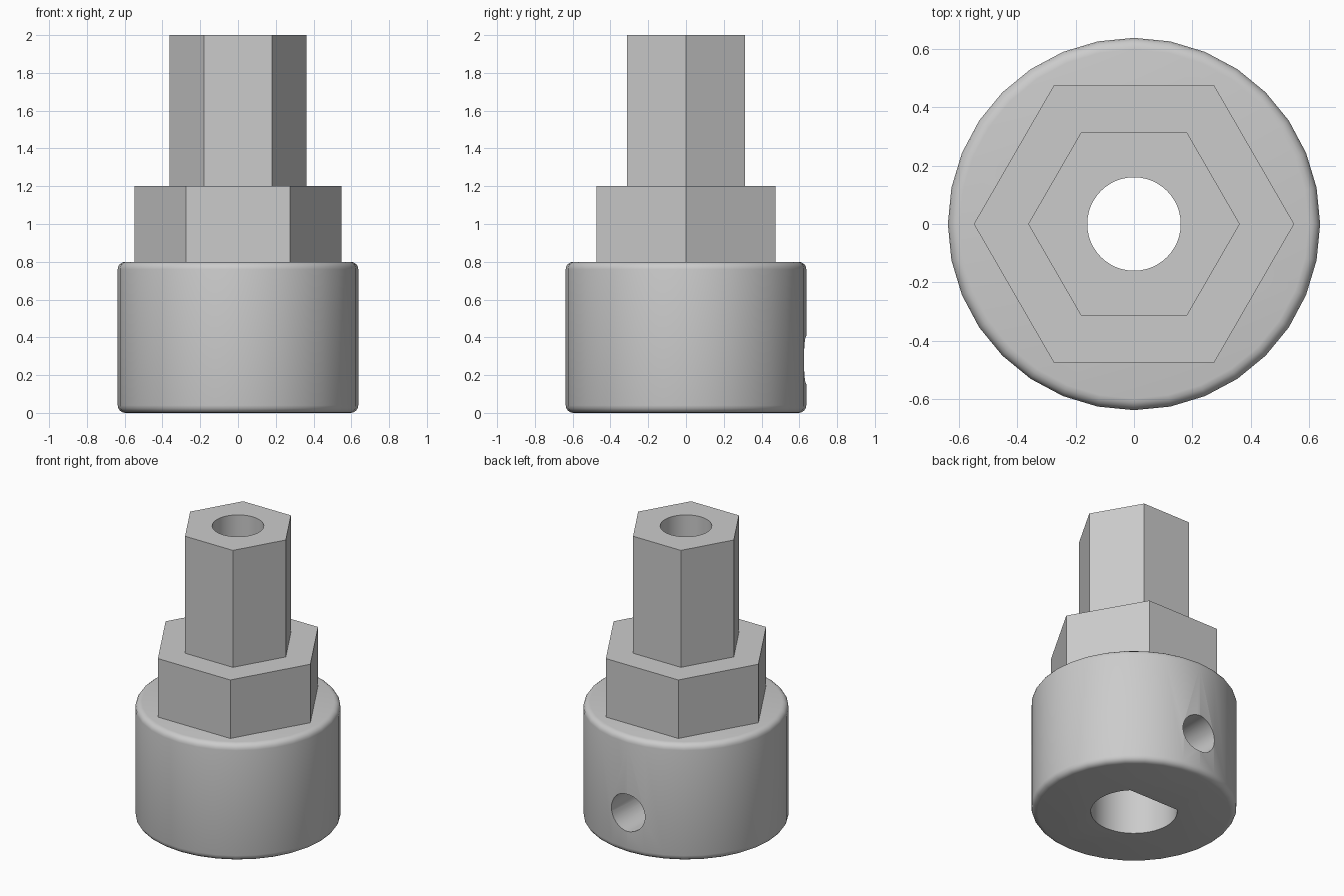
import bpy
import bmesh
import math
from mathutils import Matrix

cube = bpy.data.objects.get("Cube")
if cube:
    bpy.data.objects.remove(cube, do_unlink=True)

grey = bpy.data.materials.new("plain_grey")
grey.use_nodes = True
colour = (0.6, 0.6, 0.6, 1)
grey.diffuse_color = colour
grey.node_tree.nodes["Principled BSDF"].inputs["Base Color"].default_value = colour


def prism(name, sides, radius, low, high, bevel=0.0, flat=None, along_y=None):
    """Upright prism with a corner on +x; optional rounded rims, flat side or y axis."""
    bm = bmesh.new()
    bmesh.ops.create_cone(bm, cap_ends=True, segments=sides, radius1=radius,
                          radius2=radius, depth=high - low)
    # Turn so that a corner always points along +x
    first = bm.verts[:][0].co
    turn = Matrix.Rotation(-math.atan2(first.y, first.x), 4, "Z")
    bmesh.ops.transform(bm, matrix=turn, verts=bm.verts)
    bmesh.ops.translate(bm, vec=(0, 0, (low + high) / 2), verts=bm.verts)
    if bevel:
        rims = [e for e in bm.edges if abs(e.verts[0].co.z - e.verts[1].co.z) < 1e-5]
        bmesh.ops.bevel(bm, geom=rims, offset=bevel, segments=4, profile=0.5,
                        affect="EDGES")
    if flat is not None:
        for v in bm.verts:
            v.co.y = min(v.co.y, flat)
    if along_y is not None:
        bmesh.ops.rotate(bm, matrix=Matrix.Rotation(-math.pi / 2, 3, "X"), verts=bm.verts)
        bmesh.ops.translate(bm, vec=(0, 0, along_y), verts=bm.verts)
    bmesh.ops.recalc_face_normals(bm, faces=bm.faces)
    mesh = bpy.data.meshes.new(name)
    bm.to_mesh(mesh)
    bm.free()
    mesh.materials.append(grey)
    obj = bpy.data.objects.new(name, mesh)
    bpy.context.collection.objects.link(obj)
    return obj


def finish(obj, cutters):
    """Cut the holes, then shade curved walls smooth and keep edges sharp."""
    bpy.ops.object.select_all(action="DESELECT")
    bpy.context.view_layer.objects.active = obj
    obj.select_set(True)
    for cutter in cutters:
        cutter.hide_render = True
        mod = obj.modifiers.new("hole", "BOOLEAN")
        mod.operation = "DIFFERENCE"
        mod.solver = "EXACT"
        mod.object = cutter
        bpy.ops.object.modifier_apply(modifier=mod.name)
    bpy.ops.object.shade_smooth_by_angle(angle=math.radians(35))


# Solid parts
collar = prism("round_collar", 32, 0.637, 0, 0.8, bevel=0.04)
flange = prism("hex_flange", 6, 0.548, 0.8, 1.2)
stem = prism("hex_stem", 6, 0.362, 1.2, 2.0)

# Holes: narrow bore above, flat-sided shaft socket below, side screw hole
bore = prism("bore_cutter", 48, 0.16, 0.7, 2.1)
socket = prism("socket_cutter", 48, 0.268, -0.1, 0.9, flat=0.19)
screw = prism("screw_cutter", 32, 0.127, 0.1, 0.8, along_y=0.28)

finish(collar, [socket, screw])
finish(flange, [bore])
finish(stem, [bore])

for cutter in (bore, socket, screw):
    bpy.data.objects.remove(cutter, do_unlink=True)
